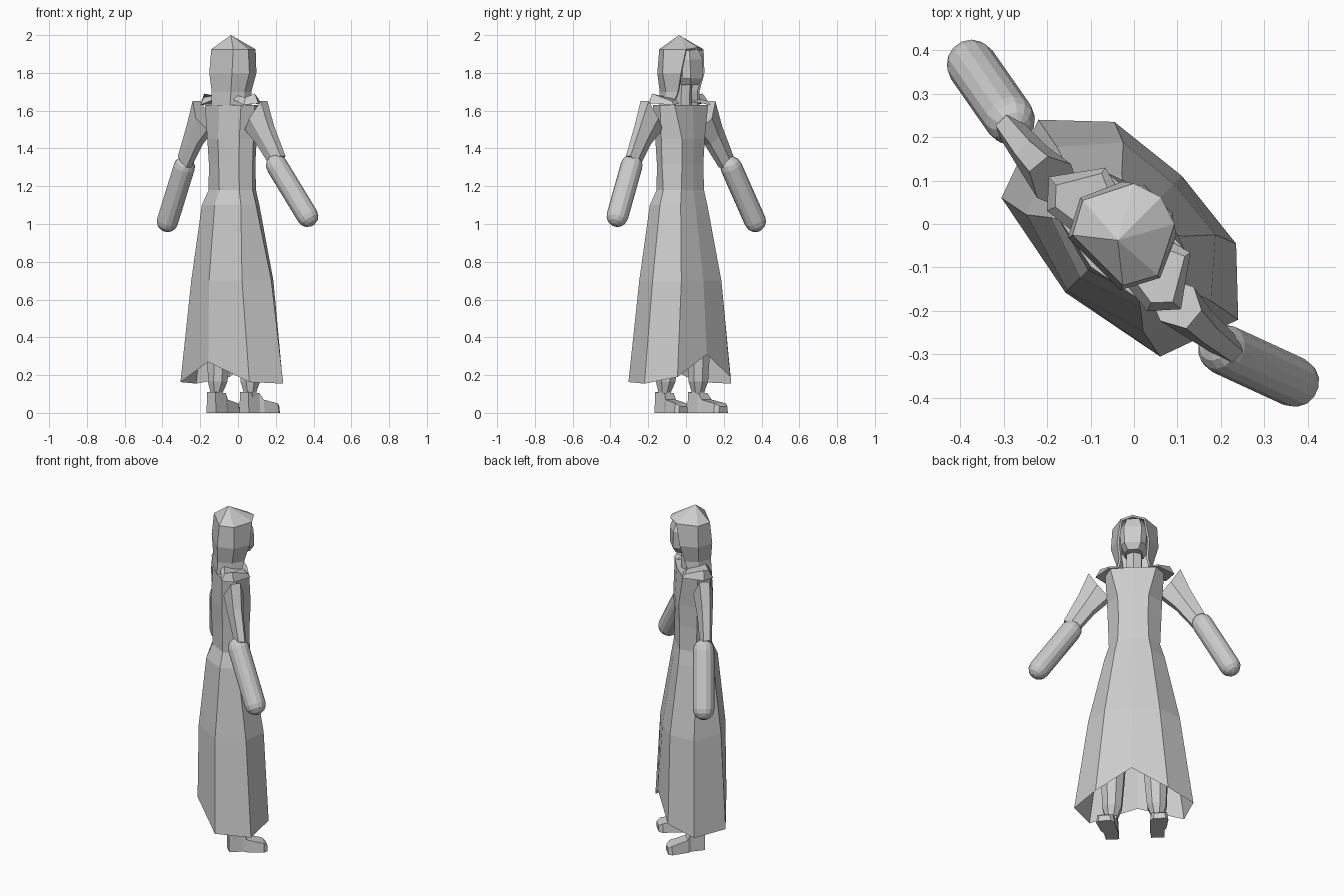
import bpy, bmesh, math
from mathutils import Vector

if "Cube" in bpy.data.objects:
    bpy.data.objects.remove(bpy.data.objects["Cube"])

R = math.sqrt(0.5)
grey = bpy.data.materials.new("grey")
grey.diffuse_color = (0.6, 0.6, 0.6, 1)
grey.use_nodes = True
grey.node_tree.nodes["Principled BSDF"].inputs["Base Color"].default_value = grey.diffuse_color


def turn(p):
    """Local (side, forward, up) to world: the figure looks towards +x +y."""
    return Vector(((p[0] + p[1]) * R, (p[1] - p[0]) * R, p[2]))


def finish(name, bm):
    bmesh.ops.recalc_face_normals(bm, faces=bm.faces)
    me = bpy.data.meshes.new(name)
    bm.to_mesh(me)
    bm.free()
    me.materials.append(grey)
    ob = bpy.data.objects.new(name, me)
    bpy.context.collection.objects.link(ob)
    return ob


def loft(name, rings, closed=True, cap_start=True, cap_end=True, local=True):
    bm = bmesh.new()
    rows = [[bm.verts.new(turn(p) if local else p) for p in r] for r in rings]
    n = len(rows[0])
    for a, b in zip(rows, rows[1:]):
        for i in range(n if closed else n - 1):
            j = (i + 1) % n
            bm.faces.new((a[i], a[j], b[j], b[i]))
    if cap_start:
        bm.faces.new(rows[0])
    if cap_end:
        bm.faces.new(rows[-1])
    return finish(name, bm)


def ring8(z, front, fs, side, bs, back):
    """Eight-sided symmetric ring; z is one height or five from front to back."""
    z = z if isinstance(z, tuple) else (z,) * 5
    half = [(*fs, z[1]), (*side, z[2]), (*bs, z[3])]
    other = [(-x, y, h) for x, y, h in reversed(half)]
    return [(0, front, z[0])] + half + [(0, back, z[4])] + other


def oval(c, rx, ry, n=6):
    return [(c[0] + rx * math.cos((i + .5) * math.tau / n),
             c[1] + ry * math.sin((i + .5) * math.tau / n), c[2]) for i in range(n)]


# Robe: open hem, notched at front and back, closed at the shoulders
loft("robe", [
    ring8((.31, .19, .155, .163, .27), .156, (.198, .134), (.325, .014), (.258, -.173), -.223),
    ring8(.70, .13, (.15, .115), (.25, 0), (.19, -.16), -.217),
    ring8(1.10, .07, (.10, .06), (.165, -.03), (.146, -.125), -.175),
    ring8(1.18, .055, (.085, .05), (.14, -.03), (.115, -.105), -.14),
    ring8(1.32, .055, (.08, .05), (.145, -.035), (.113, -.105), -.145),
    ring8(1.45, .06, (.085, .055), (.15, -.035), (.12, -.11), -.15),
    ring8(1.63, .05, (.125, .04), (.16, -.035), (.135, -.113), -.14),
], cap_start=False)

# Neck and head
loft("neck", [oval((0, -.02, 1.60), .05, .045), oval((0, -.015, 1.76), .045, .045)])


def head_ring(z, w, f, b):
    return [(-w * .65, f, z), (w * .65, f, z), (w, f - .035, z),
            (w, b, z), (-w, b, z), (-w, f - .035, z)]


loft("head", [head_ring(1.735, .045, .06, -.05), head_ring(1.77, .068, .08, -.06),
              head_ring(1.87, .075, .078, -.06), head_ring(1.93, .05, .055, -.05)])

# Hood: open at the face, pointed on top
hood_rows = [(1.63, (.10, .0), (.10, -.06), (.07, -.13)),
             (1.70, (.08, .02), (.10, -.05), (.072, -.125)),
             (1.80, (.088, .05), (.13, -.045), (.085, -.13)),
             (1.925, (.066, .066), (.122, -.045), (.082, -.118))]
bm = bmesh.new()
rows = []
for z, f, s, b in hood_rows:
    half = [(*f, z), (*s, z), (*b, z)]
    pts = half + [(-x, y, h) for x, y, h in reversed(half)]
    rows.append([bm.verts.new(turn(p)) for p in pts])
for a, b in zip(rows, rows[1:]):
    for i in range(5):
        bm.faces.new((a[i], a[i + 1], b[i + 1], b[i]))
apex = bm.verts.new(turn((0, -.053, 2.0)))
brow = bm.verts.new(turn((0, .088, 1.935)))
rim = rows[-1] + [brow]
for i in range(7):
    bm.faces.new((rim[i], rim[(i + 1) % 7], apex))
hood = finish("hood", bm)
thick = hood.modifiers.new("thickness", "SOLIDIFY")
thick.thickness = .012
thick.offset = -1

for s, label in ((1, "right"), (-1, "left")):
    def m(pts):
        return [(s * x, y, z) for x, y, z in pts]

    # Raised collar wedge over each shoulder
    base = m([(.138, .045, 1.63), (.08, .03, 1.64), (.07, -.11, 1.66),
              (.163, -.12, 1.63), (.215, -.062, 1.64)])
    crest = m([(.135, .03, 1.65), (.09, .01, 1.66), (.085, -.09, 1.68),
               (.155, -.10, 1.67), (.19, -.064, 1.69)])
    loft(label + "_collar", [base, crest])

    # Upper arm
    loft(label + "_upper_arm", [
        m([(.14, -.035, 1.50), (.20, -.005, 1.56), (.25, -.03, 1.65),
           (.255, -.085, 1.65), (.20, -.115, 1.56), (.14, -.09, 1.50)]),
        m([(.225, -.04, 1.42), (.265, -.015, 1.46), (.305, -.035, 1.52),
           (.305, -.08, 1.52), (.265, -.10, 1.46), (.225, -.085, 1.42)]),
        m([(.315, -.035, 1.30), (.35, -.015, 1.33), (.385, -.03, 1.36),
           (.385, -.065, 1.36), (.35, -.08, 1.33), (.315, -.07, 1.30)])])

    # Leg, mostly under the robe
    loft(label + "_leg", [m(oval((x, y, z), r, r, 8)) for x, y, z, r in
         ((.125, -.035, .07, .036), (.125, -.035, .11, .036), (.122, -.03, .165, .056),
          (.118, -.025, .32, .066), (.10, -.02, .70, .075), (.08, -.03, 1.0, .06))])

    # Foot, splayed slightly outwards
    def foot_ring(x, y, w, h):
        return m([(x - w, y, 0), (x + w, y, 0), (x + w * .85, y, h), (x - w * .85, y, h)])
    loft(label + "_foot", [foot_ring(.123, -.077, .036, .11), foot_ring(.126, .0, .04, .105),
                           foot_ring(.134, .02, .045, .07), foot_ring(.147, .11, .05, .05),
                           foot_ring(.15, .13, .034, .035)])


# Forearm capsules
def capsule(name, a, b, r=.058, n=14):
    a, b = Vector(a), Vector(b)
    d = (b - a).normalized()
    q = d.to_track_quat("Z", "Y")
    rings = []
    for c, angles in ((a, (-75, -50, -25, 0)), (b, (0, 25, 50, 75))):
        for t in map(math.radians, angles):
            rings.append([c + q @ Vector((r * math.cos(t) * math.cos(i * math.tau / n),
                                          r * math.cos(t) * math.sin(i * math.tau / n),
                                          r * math.sin(t))) for i in range(n)])
    loft(name, rings, local=False)


capsule("right_forearm", (.205, -.288, 1.31), (.368, -.363, 1.042))
capsule("left_forearm", (-.285, .24, 1.30), (-.373, .366, 1.015))
